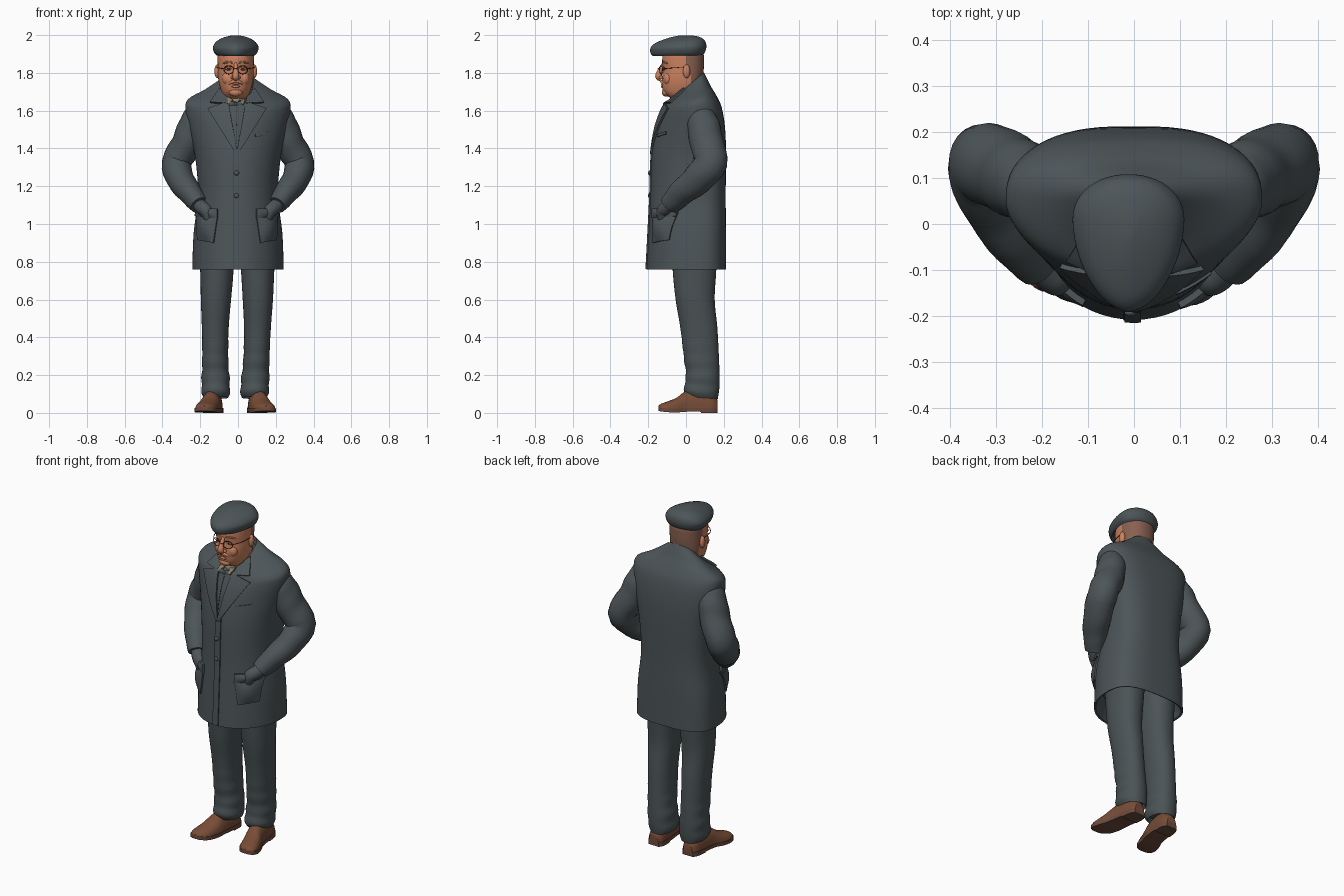
import bpy, bmesh, math
from mathutils import Vector
from mathutils.bvhtree import BVHTree

if "Cube" in bpy.data.objects:
    bpy.data.objects.remove(bpy.data.objects["Cube"])


def material(name, rgb):
    m = bpy.data.materials.new(name)
    m.diffuse_color = (*rgb, 1)
    m.use_nodes = True
    m.node_tree.nodes["Principled BSDF"].inputs["Base Color"].default_value = m.diffuse_color
    return m


COAT = material("coat_grey", (0.074, 0.091, 0.098))
CLOTH = material("trouser_grey", (0.070, 0.087, 0.093))
DARK = material("dark_seam", (0.035, 0.042, 0.046))
SKIN = material("skin", (0.60, 0.225, 0.118))
HAIR = material("cropped_hair", (0.25, 0.118, 0.083))
SHIRT = material("shirt_tan", (0.27, 0.21, 0.14))
LEATHER = material("brown_leather", (0.185, 0.073, 0.037))
SOLE = material("sole_brown", (0.15, 0.068, 0.046))
FRAME = material("spectacle_brown", (0.09, 0.03, 0.02))
CREASE = material("skin_shade", (0.42, 0.15, 0.085))


def finish(name, verts, faces, *mats, angle=40):
    me = bpy.data.meshes.new(name)
    me.from_pydata([tuple(v) for v in verts], [], faces)
    bm = bmesh.new()
    bm.from_mesh(me)
    bmesh.ops.recalc_face_normals(bm, faces=bm.faces)
    bm.to_mesh(me)
    bm.free()
    ob = bpy.data.objects.new(name, me)
    bpy.context.collection.objects.link(ob)
    for m in mats:
        me.materials.append(m)
    bpy.ops.object.select_all(action='DESELECT')
    ob.select_set(True)
    bpy.context.view_layer.objects.active = ob
    bpy.ops.object.shade_smooth_by_angle(angle=math.radians(angle))
    return ob


def spline(rows, k=4):
    """Catmull-Rom interpolation of whole parameter rows."""
    out = []
    for i in range(len(rows) - 1):
        a, b, c, d = (rows[max(i - 1, 0)], rows[i], rows[i + 1], rows[min(i + 2, len(rows) - 1)])
        for j in range(k):
            t = j / k
            out.append([0.5 * (2 * q + (r - p) * t + (2 * p - 5 * q + 4 * r - s) * t * t
                               + (3 * q - p - 3 * r + s) * t ** 3) for p, q, r, s in zip(a, b, c, d)])
    return out + [list(rows[-1])]


def ring(z, cx, rx, yf, yb, yc=None, tilt=0, pf=2, pb=2, n=40):
    """Level outline with separate front and back depth and roundness."""
    yc = (yf + yb) / 2 if yc is None else yc
    pts = []
    for i in range(n):
        a = 2 * math.pi * i / n
        c, s = math.cos(a), math.sin(a)
        p = pf if s < 0 else pb
        x = rx * math.copysign(abs(c) ** (2 / p), c)
        y = (yb - yc if s > 0 else yc - yf) * math.copysign(abs(s) ** (2 / p), s)
        pts.append(Vector((cx + x, yc + y, z + tilt * y)))
    return pts


def inner(r, scale, dz):
    """Copy of a ring, shrunk and shifted, for a hollow hem."""
    c = sum(r, Vector()) / len(r)
    return [c + (p - c) * scale + Vector((0, 0, dz)) for p in r]


def loft(name, rings, *mats, angle=40):
    n = len(rings[0])
    faces = [(i * n + j, i * n + (j + 1) % n, (i + 1) * n + (j + 1) % n, (i + 1) * n + j)
             for i in range(len(rings) - 1) for j in range(n)]
    faces += [tuple(range(n)), tuple(range((len(rings) - 1) * n, len(rings) * n))]
    return finish(name, [p for r in rings for p in r], faces, *mats, angle=angle)


def tube(name, path, mat, n=20, flat=1.0, fold=0.0, k=4):
    """Round sweep along (x, y, z, radius) points."""
    rows = spline(path, k)
    rings = []
    for i, r in enumerate(rows):
        t = (Vector(rows[min(i + 1, len(rows) - 1)][:3]) - Vector(rows[max(i - 1, 0)][:3])).normalized()
        u = t.cross(Vector((0, 1, 0)) if abs(t.y) < 0.95 else Vector((0, 0, 1))).normalized()
        v = u.cross(t)
        rings.append([Vector(r[:3]) + (u * math.cos(a) + v * flat * math.sin(a)) * r[3]
                      * (1 + fold * math.sin(i * 1.5 + 2 * math.sin(a)))
                      for a in (2 * math.pi * j / n for j in range(n))])
    return loft(name, rings, mat)


def ball(name, loc, size, mat):
    rings = [[Vector((loc[0] + size[0] * math.sin(b) * math.cos(a), loc[1] + size[1] * math.sin(b) * math.sin(a),
                      loc[2] + size[2] * math.cos(b))) for a in (math.pi * j / 8 for j in range(16))]
             for b in (math.pi * (0.03 + 0.94 * i / 10) for i in range(11))]
    return loft(name, rings, mat, angle=60)


# Coat body: z, half width, front, back, tilt, front and back roundness
coat_rows = [(0.76, .242, -.208, .212, 0, 2, 2.9), (0.95, .235, -.198, .212, 0, 2.05, 2.9),
             (1.15, .212, -.188, .21, 0, 2.1, 2.9), (1.35, .226, -.182, .212, 0, 2, 3),
             (1.5, .258, -.163, .207, .05, 1.8, 3), (1.6, .277, -.14, .188, .15, 1.75, 2.9),
             (1.654, .267, -.122, .16, .25, 1.8, 2.6), (1.70, .185, -.112, .13, .4, 2, 2.2),
             (1.745, .112, -.10, .105, .7, 2, 2), (1.765, .082, -.09, .095, .85, 2, 2)]
body = [ring(z, 0, w, f, b, .05, t, pf, pb, 64) for z, w, f, b, t, pf, pb in spline(coat_rows)]
body = [inner(body[0], .8, .1), inner(body[0], .96, .003)] + body + [inner(body[-1], .9, -.03)]
coat = loft("coat_body", body, COAT)
tree = BVHTree.FromPolygons([v.co for v in coat.data.vertices], [tuple(p.vertices) for p in coat.data.polygons])


def patch(name, a, b, c, d, mat, lift=.008, n=10, bulge=0.0):
    """Four-cornered (x, z) piece of cloth laid on the front of the coat."""
    front, back = [], []
    for i in range(n + 1):
        for j in range(n + 1):
            u, v = i / n, j / n
            x, z = (a[k] * (1 - u) * (1 - v) + b[k] * u * (1 - v) + c[k] * u * v + d[k] * (1 - u) * v for k in (0, 1))
            hit, nor, _, _ = tree.ray_cast(Vector((x, -1, z)), Vector((0, 1, 0)))
            hit, nor = (hit, nor) if hit else (Vector((x, .03, z)), Vector((0, -1, 0)))
            front.append(hit + nor * (lift + bulge * math.sin(math.pi * u) * math.sin(math.pi * v)))
            back.append(hit - nor * .004)
    m, w = len(front), n + 1
    grid = [(i * w + j, i * w + j + 1, i * w + w + j + 1, i * w + w + j) for i in range(n) for j in range(n)]
    rim = [j for j in range(n)] + [i * w + n for i in range(n)] + [n * w + n - j for j in range(n)] + \
          [(n - i) * w for i in range(n)]
    faces = grid + [tuple(q + m for q in f) for f in grid]
    faces += [(p, q, q + m, p + m) for p, q in zip(rim, rim[1:] + rim[:1])]
    return finish(name, front + back, faces, mat, angle=35)


# Coat front: waistcoat, overlap, lapels, pockets and buttons
patch("waistcoat", (-.055, 1.63), (.045, 1.63), (-.005, 1.41), (-.015, 1.41), CLOTH, .003)
patch("waistcoat_seam", (-.007, 1.62), (-.004, 1.62), (-.009, 1.42), (-.012, 1.42), DARK, .005)
patch("coat_overlap", (-.02, 1.39), (.015, 1.39), (.015, .762), (-.02, .762), COAT, .007)
patch("front_seam", (-.023, 1.39), (-.02, 1.39), (-.02, .765), (-.023, .765), DARK, .003)
patch("breast_pocket", (.09, 1.475), (.165, 1.49), (.165, 1.475), (.09, 1.46), COAT, .006)
for s, side in ((1, "left"), (-1, "right")):
    def m(x, z, s=s):
        return (s * x - .005, z)
    patch(side + "_lapel", m(.045, 1.645), m(.152, 1.61), m(.005, 1.37), m(.0, 1.39), COAT, .011)
    patch(side + "_coat_collar", m(.05, 1.668), m(.09, 1.715), m(.14, 1.64), m(.05, 1.635), COAT, .011)
    patch(side + "_pocket", m(.10, 1.05), m(.212, 1.06), m(.205, .915), m(.122, .90), COAT, .008, bulge=.018)
    patch(side + "_pocket_flap", m(.10, 1.08), m(.205, 1.085), m(.212, 1.04), m(.10, 1.03), COAT, .014, bulge=.01)
for z in (1.27, 1.15):
    ball("coat_button", (-.008, -.193, z), (.013, .008, .013), COAT)

# Sleeves with hands tucked into the pockets
for s, side in ((1, "left"), (-1, "right")):
    arm = [(.195, .07, 1.60, .03), (.217, .075, 1.585, .06), (.239, .092, 1.52, .077), (.275, .112, 1.42, .08),
           (.325, .13, 1.325, .079), (.304, .06, 1.235, .073), (.25, -.03, 1.16, .062), (.205, -.085, 1.1, .05)]
    tube(side + "_sleeve", [(s * x, y, z, r) for x, y, z, r in arm], COAT, 24, 1.12, .022)
    hand = [(.222, -.07, 1.115, .035), (.188, -.105, 1.085, .037), (.165, -.122, 1.065, .035), (.15, -.122, 1.02, .028)]
    tube(side + "_hand", [(s * x, y, z, r) for x, y, z, r in hand], COAT, 16)

# Trousers: z, centre x, half width, front, back
leg_rows = [(.08, .09, .066, .005, .168), (.13, .093, .076, -.012, .176), (.19, .096, .073, .0, .178),
            (.3, .102, .069, -.012, .174), (.45, .107, .071, -.03, .166), (.6, .109, .08, -.055, .152),
            (.75, .108, .088, -.07, .16), (.95, .105, .1, -.08, .17)]
for s, side in ((1, "left"), (-1, "right")):
    leg = []
    for z, c, w, f, b in spline(leg_rows, 6):
        fold = .005 * math.sin(z * 75) * max(0, 1 - z / .45)
        shift = -.026 * max(0, 1 - z / .7) if s < 0 else 0
        leg.append(ring(z, s * c - .004 + shift, w + fold, f - fold, b, None, -.12 * max(0, 1 - z / .2), 2.2, 2.2))
    loft(side + "_trouser_leg", [inner(leg[0], .85, .03)] + leg, CLOTH)

    # Shoes: y, centre x, half width, top, underside
    shoe = [(.166, .10, .03, .07, .02), (.14, .10, .046, .1, .02), (.08, .105, .05, .125, .02),
            (.0, .115, .052, .115, .02), (-.05, .13, .057, .08, .016), (-.1, .143, .056, .06, .018),
            (-.132, .15, .042, .048, .022), (-.146, .152, .018, .036, .024)]
    upper, sole, heel = [], [], []
    for y, c, w, top, low in spline(shoe, 3):
        cx = s * c - (.002 if s > 0 else .028)
        upper.append([Vector((cx + w * math.cos(a), y, low + (top - low) * max(0, math.sin(a)) ** .8))
                      for a in (2 * math.pi * j / 24 for j in range(24))])
        e = w + .003
        box = [(-e, low + .006), (e, low + .006), (e, low - .014), (-e, low - .014)]
        sole.append([Vector((cx + x, y, z)) for x, z in box])
        if y > .06:
            heel.append([Vector((cx + x, y, z if z > low else 0)) for x, z in box])
    loft(side + "_shoe", upper, LEATHER)
    loft(side + "_sole", sole, SOLE)
    loft(side + "_heel", heel, SOLE)

# Head and neck: z, half width, front, back
head_rows = [(1.60, .055, -.03, .07), (1.65, .06, -.055, .076), (1.675, .066, -.095, .08), (1.70, .076, -.12, .084),
             (1.74, .088, -.128, .087), (1.78, .094, -.126, .09), (1.82, .095, -.122, .094), (1.86, .096, -.126, .095),
             (1.90, .095, -.12, .093), (1.94, .08, -.09, .07)]
HX = -.012
head = loft("head", [ring(z, HX, w, f, b, .0, 0, 2.2, 2.2, 48) for z, w, f, b in spline(head_rows)], SKIN, HAIR)
for f in head.data.polygons:
    if f.center.y > (.005 if f.center.z > 1.79 else .025) and f.center.z > 1.66:
        f.material_index = 1

# Face
tube("nose", [(HX, -.118, 1.85, .009), (HX, -.137, 1.815, .012), (HX, -.145, 1.782, .018),
              (HX, -.132, 1.766, .012)], SKIN, 16)
tube("moustache", [(HX - .04, -.112, 1.738, .005), (HX - .02, -.126, 1.752, .009), (HX, -.13, 1.755, .008),
                   (HX + .02, -.126, 1.752, .009), (HX + .04, -.112, 1.738, .005)], SKIN, 10)
ball("lower_lip", (HX, -.124, 1.728), (.022, .009, .007), SKIN)
tube("mouth_line", [(HX - .026, -.121, 1.736, .002), (HX, -.130, 1.739, .002), (HX + .026, -.121, 1.736, .002)], CREASE, 8)
ball("chin", (HX, -.106, 1.697), (.036, .022, .022), SKIN)
for s in (1, -1):
    ball("nostril", (HX + s * .015, -.132, 1.775), (.011, .012, .009), SKIN)
    ball("cheek", (HX + s * .04, -.094, 1.77), (.032, .026, .036), SKIN)
    ball("ear", (HX + s * .098, .003, 1.808), (.015, .019, .036), SKIN)
    ball("eye_socket", (HX + s * .037, -.117, 1.822), (.02, .005, .009), CREASE)
    ball("eye", (HX + s * .037, -.120, 1.822), (.009, .004, .004), FRAME)
    tube("eyebrow", [(HX + s * .014, -.122, 1.853, .004), (HX + s * .038, -.12, 1.858, .006),
                     (HX + s * .066, -.1, 1.85, .004)], SKIN, 8)
    # Round spectacles
    rim = [(HX + s * .037 + .026 * math.cos(a), -.132 + .008 * s * math.cos(a), 1.816 + .022 * math.sin(a), .002)
           for a in (math.pi * i / 8 for i in range(17))]
    tube("spectacle_rim", rim, FRAME, 6, k=1)
    tube("spectacle_arm", [(HX + s * .063, -.124, 1.822, .002), (HX + s * .09, -.075, 1.826, .002),
                           (HX + s * .102, .0, 1.832, .002)], FRAME, 6)
tube("spectacle_bridge", [(HX - .012, -.14, 1.82, .002), (HX, -.149, 1.824, .002), (HX + .012, -.14, 1.82, .002)], FRAME, 6)

# Shirt collar and bow tie
loft("shirt_collar", [ring(z, HX, w, f, b, .03, .6, n=32) for z, w, f, b in
                      ((1.68, .076, -.086, .083), (1.72, .072, -.086, .081), (1.73, .066, -.08, .078))], SHIRT)
for s in (1, -1):
    patch("collar_point", (HX + s * .014, 1.652), (HX + s * .048, 1.668), (HX + s * .048, 1.642), (HX + s * .035, 1.63), SHIRT, .01, 4)
    ball("bow_tie_wing", (HX + s * .022, -.107, 1.634), (.024, .012, .015), CLOTH)
ball("bow_tie_knot", (HX, -.112, 1.634), (.009, .011, .01), CLOTH)

# Flat cap: z, half width, front, back, tilt
cap_rows = [(1.892, .1, -.178, .085, .01), (1.907, .114, -.188, .1, .01), (1.938, .121, -.188, .108, .03),
            (1.968, .1, -.163, .098, .06), (1.988, .062, -.105, .068, .06), (1.999, .018, -.03, .03, 0)]
cap = [ring(z, -.012, w, f, b, .01, t, 1.8, 2.1, 48) for z, w, f, b, t in spline(cap_rows)]
loft("flat_cap", [inner(cap[0], .9, .012)] + cap, COAT)
